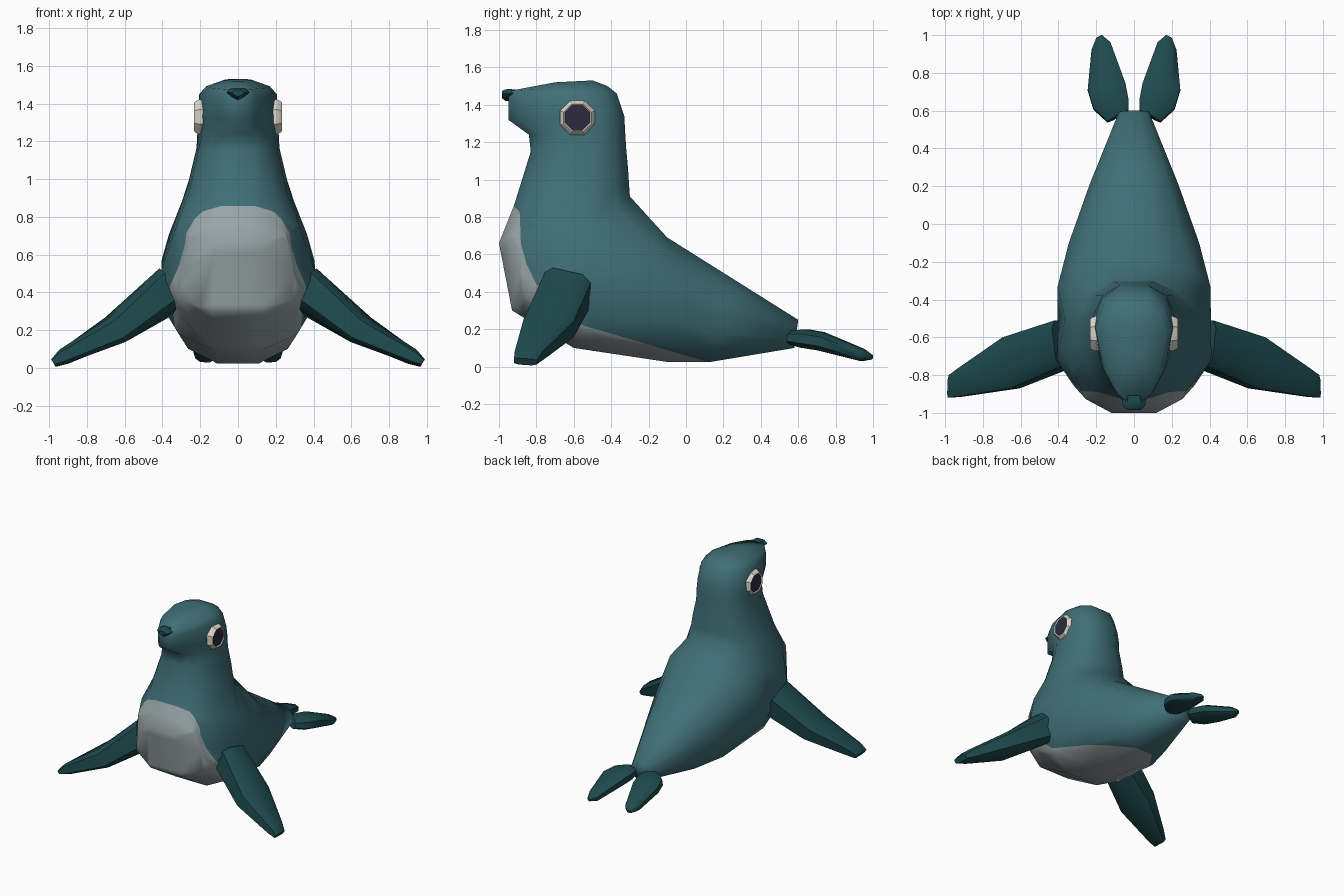
import bpy, bmesh, math
from mathutils import Vector

old = bpy.data.objects.get("Cube")
if old:
    bpy.data.objects.remove(old)


def material(name, rgb):
    m = bpy.data.materials.new(name)
    m.use_nodes = True
    m.diffuse_color = (*rgb, 1)
    m.node_tree.nodes["Principled BSDF"].inputs["Base Color"].default_value = (*rgb, 1)
    return m


SKIN = material("teal skin", (0.050, 0.158, 0.182))
BELLY = material("grey belly", (0.32, 0.375, 0.385))
FIN = material("dark teal", (0.013, 0.069, 0.076))
RIM = material("cream eye rim", (0.72, 0.68, 0.60))
PUPIL = material("dark pupil", (0.026, 0.024, 0.045))


def loft(bm, rings):
    """Skin a list of equal point rings and cap both ends."""
    rows = [[bm.verts.new(p) for p in r] for r in rings]
    n = len(rows[0])
    for a, b in zip(rows, rows[1:]):
        for i in range(n):
            j = (i + 1) % n
            bm.faces.new((a[i], a[j], b[j], b[i]))
    bm.faces.new(rows[0])
    bm.faces.new(rows[-1])
    bmesh.ops.recalc_face_normals(bm, faces=bm.faces)


def finish(bm, name, mats, angle):
    me = bpy.data.meshes.new(name)
    bm.to_mesh(me)
    bm.free()
    ob = bpy.data.objects.new(name, me)
    bpy.context.collection.objects.link(ob)
    for m in mats:
        me.materials.append(m)
    bpy.ops.object.select_all(action='DESELECT')
    ob.select_set(True)
    bpy.context.view_layer.objects.active = ob
    bpy.ops.object.shade_smooth_by_angle(angle=math.radians(angle))


def rounded(n, e):
    """Rounded-square unit section with n sides and flat extremes."""
    k = math.cos(math.pi / n) ** e
    out = []
    for i in range(n):
        a = math.pi * (2 * i + 1) / n
        out.append([math.copysign(abs(v) ** e, v) / k for v in (math.cos(a), math.sin(a))])
    return out


def body_ring(back, front, w, e, taper):
    """Section between a back and a front point; taper narrows the front (+) or back (-)."""
    b, f = Vector((0, *back)), Vector((0, *front))
    pts = []
    for c, s in rounded(12, e):
        p = (b + f) / 2 + (f - b) / 2 * c
        toward = max(math.copysign(c, c * taper) if c * taper > 0 else 0, 0)
        p.x = w * s * (1 - abs(taper) * min(toward, 0.72))
        pts.append(p)
    return pts


# Body, neck and head: back (y, z), front (y, z), half width, squareness, taper
sections = [
    ((0.60, 0.25), (0.58, 0.10), 0.08, 0.85, 0),
    ((0.25, 0.47), (0.13, 0.025), 0.235, 0.85, 0),
    ((-0.10, 0.69), (-0.10, 0.025), 0.345, 0.85, 0),
    ((-0.20, 0.80), (-0.60, 0.10), 0.405, 0.82, 0),
    ((-0.30, 0.91), (-0.93, 0.30), 0.41, 0.82, -0.32),
    ((-0.305, 0.98), (-1.0, 0.66), 0.322, 0.75, -0.2),
    ((-0.31, 1.06), (-0.92, 0.86), 0.26, 0.8, 0),
    ((-0.32, 1.17), (-0.83, 1.15), 0.22, 0.8, 0.15),
    ((-0.325, 1.25), (-0.84, 1.24), 0.215, 0.75, 0.3),
    ((-0.33, 1.34), (-0.95, 1.32), 0.215, 0.75, 0.55),
    ((-0.37, 1.46), (-0.95, 1.43), 0.205, 0.75, 0.55),
    ((-0.42, 1.50), (-0.94, 1.475), 0.168, 0.75, 0.5),
    ((-0.50, 1.53), (-0.70, 1.52), 0.07, 0.75, 0.2),
]
bm = bmesh.new()
loft(bm, [body_ring(*s) for s in sections])


def cut(co, no, low, high):
    """Slice the faces whose centres lie between two heights."""
    faces = [f for f in bm.faces if low < f.calc_center_median().z < high]
    geom = set(faces)
    for f in faces:
        geom.update(f.edges)
        geom.update(f.verts)
    bmesh.ops.bisect_plane(bm, geom=list(geom), plane_co=co, plane_no=no, dist=1e-4)


# Belly patch: cut the skin along a polyline in the side plane, with a sloping top
edge = [(-0.89, 0.85), (-0.883, 0.66), (-0.853, 0.55), (-0.80, 0.44), (-0.55, 0.22), (0.10, 0.03)]
planes = []
for (y0, z0), (y1, z1) in zip(edge, edge[1:]):
    planes.append((Vector((0, y0, z0)), Vector((0, z0 - z1, y1 - y0)).normalized()))
top_co, top_no = Vector((0, -0.92, 0.857)), Vector((0, 0.7, 0.75)).normalized()
for co, no in planes:
    cut(co, no, -1, 1.0)
cut(top_co, top_no, 0.6, 1.0)
for f in bm.faces:
    c = f.calc_center_median()
    under_top = c.z < 0.6 or (c.z < 0.9 and (c - top_co).dot(top_no) < 0)
    outside = any((c - co).dot(no) < -1e-4 for co, no in planes)
    f.material_index = 1 if under_top and outside else 0
finish(bm, "body", [SKIN, BELLY], 75)


def fin(name, side, parts, up, e):
    """Flattened limb from (leading point, trailing point, half thickness) sections."""
    up = Vector(up).normalized()
    rings = []
    for lead, trail, th in parts:
        a, b = Vector(lead), Vector(trail)
        ring = []
        for c, s in rounded(8, e):
            p = (a + b) / 2 + (a - b) / 2 * c + up * th * s
            ring.append((p.x * side, p.y, p.z))
        rings.append(ring)
    bm = bmesh.new()
    loft(bm, rings)
    finish(bm, name, [FIN], 50)


front_fin = [
    ((0.35, -0.755, 0.44), (0.38, -0.51, 0.385), 0.115),
    ((0.63, -0.87, 0.205), (0.67, -0.60, 0.20), 0.078),
    ((0.925, -0.915, 0.062), (0.92, -0.765, 0.058), 0.042),
    ((0.98, -0.92, 0.03), (0.975, -0.80, 0.022), 0.02),
]
tail_fin = [
    ((0.03, 0.60, 0.16), (0.14, 0.54, 0.155), 0.038),
    ((0.03, 0.66, 0.15), (0.215, 0.61, 0.15), 0.05),
    ((0.045, 0.74, 0.135), (0.245, 0.71, 0.135), 0.05),
    ((0.125, 0.96, 0.06), (0.225, 0.92, 0.065), 0.033),
    ((0.17, 1.0, 0.05), (0.20, 0.985, 0.05), 0.012),
]

# Eye as lathe steps: distance from centre plane, radius
eye_steps = [(0.17, 0.095), (0.205, 0.10), (0.225, 0.09), (0.234, 0.08), (0.227, 0.072)]

for side, label in ((1, "left"), (-1, "right")):
    fin(label + "_front_flipper", side, front_fin, (0.52, 0, 0.85), 0.5)
    fin(label + "_tail_flipper", side, tail_fin, (0, 0.2, 1), 0.8)
    bm = bmesh.new()
    angles = [math.radians(22.5 + 45 * i) for i in range(8)]
    loft(bm, [[(x * side, -0.58 + r * math.cos(a), 1.33 + r * math.sin(a)) for a in angles]
              for x, r in eye_steps])
    for f in bm.faces:
        c = f.calc_center_median()
        if len(f.verts) == 8 and abs(c.x) > 0.2:
            f.material_index = 1
    finish(bm, label + "_eye", [RIM, PUPIL], 25)

# Nose: small rounded wedge, pointed below, at the snout tip
outline = [(-0.062, 1.46), (-0.035, 1.484), (0.035, 1.484), (0.062, 1.46),
           (0.03, 1.433), (0, 1.418), (-0.03, 1.433)]
bm = bmesh.new()
loft(bm, [[(x * s, y, 1.458 + (z - 1.458) * s) for x, z in outline]
          for y, s in ((-0.89, 0.8), (-0.94, 1.0), (-0.965, 0.95), (-0.985, 0.55))])
finish(bm, "nose", [FIN], 40)
